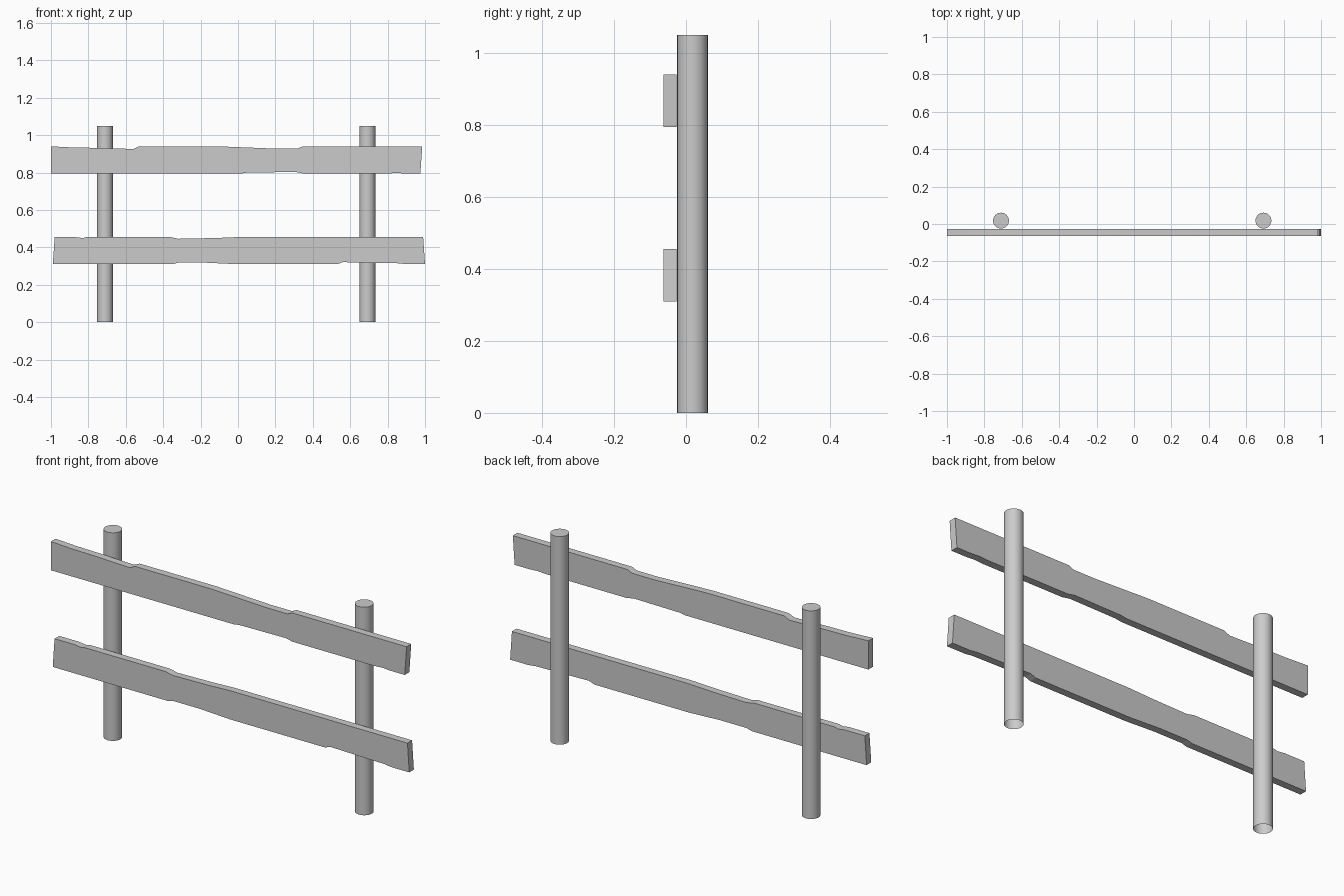
import bpy
import bmesh

cube = bpy.data.objects.get("Cube")
if cube:
    bpy.data.objects.remove(cube, do_unlink=True)

# Single plain grey finish
grey = bpy.data.materials.new("plain_grey")
grey.use_nodes = True
colour = (0.6, 0.6, 0.6, 1)
grey.diffuse_color = colour
grey.node_tree.nodes["Principled BSDF"].inputs["Base Color"].default_value = colour


def add_object(name, bm):
    mesh = bpy.data.meshes.new(name)
    bm.to_mesh(mesh)
    bm.free()
    mesh.materials.append(grey)
    obj = bpy.data.objects.new(name, mesh)
    bpy.context.collection.objects.link(obj)
    return obj


def post(name, x, y=0.018, radius=0.0425, height=1.05):
    """Round post with a closed top and an open foot."""
    bm = bmesh.new()
    bmesh.ops.create_circle(bm, cap_ends=True, segments=32, radius=radius)
    bmesh.ops.translate(bm, verts=bm.verts, vec=(x, y, 0))
    foot = bm.faces[:]
    top = bmesh.ops.extrude_face_region(bm, geom=foot, use_keep_orig=True)
    verts = [v for v in top["geom"] if isinstance(v, bmesh.types.BMVert)]
    bmesh.ops.translate(bm, verts=verts, vec=(0, 0, height))
    bmesh.ops.delete(bm, geom=foot, context='FACES_ONLY')
    bmesh.ops.recalc_face_normals(bm, faces=bm.faces)
    obj = add_object(name, bm)
    bpy.ops.object.select_all(action='DESELECT')
    bpy.context.view_layer.objects.active = obj
    obj.select_set(True)
    bpy.ops.object.shade_smooth_by_angle()


def rail(name, outline, front=-0.063, back=-0.026):
    """Plank extruded in depth from its worn outline."""
    bm = bmesh.new()
    face = bm.faces.new([bm.verts.new((x, front, z)) for x, z in outline])
    solid = bmesh.ops.extrude_face_region(bm, geom=[face], use_keep_orig=True)
    verts = [v for v in solid["geom"] if isinstance(v, bmesh.types.BMVert)]
    bmesh.ops.translate(bm, verts=verts, vec=(0, back - front, 0))
    bmesh.ops.recalc_face_normals(bm, faces=bm.faces)
    add_object(name, bm)


# Posts
post("right_post", -0.711)
post("left_post", 0.692)

# Rails, outlined along the bottom and back along the top
rail("upper_rail", [
    (-1, 0.795), (0.02, 0.795), (0.05, 0.8), (0.31, 0.803), (0.35, 0.795),
    (0.8, 0.795), (0.85, 0.798), (0.89, 0.795), (0.975, 0.795),
    (0.985, 0.94), (0.345, 0.94), (0.32, 0.928), (0.2, 0.928), (-0.1, 0.94),
    (-0.53, 0.94), (-0.56, 0.926), (-0.75, 0.932), (-0.88, 0.934), (-1, 0.94)])
rail("lower_rail", [
    (-0.99, 0.31), (-0.35, 0.31), (-0.32, 0.318), (-0.17, 0.318), (0, 0.31),
    (0.53, 0.31), (0.56, 0.321), (0.7, 0.318), (0.86, 0.315), (0.9, 0.31),
    (1, 0.31), (0.99, 0.455), (0, 0.455), (-0.12, 0.45), (-0.32, 0.446),
    (-0.36, 0.455), (-0.81, 0.455), (-0.83, 0.45), (-0.87, 0.455),
    (-0.98, 0.455)])
